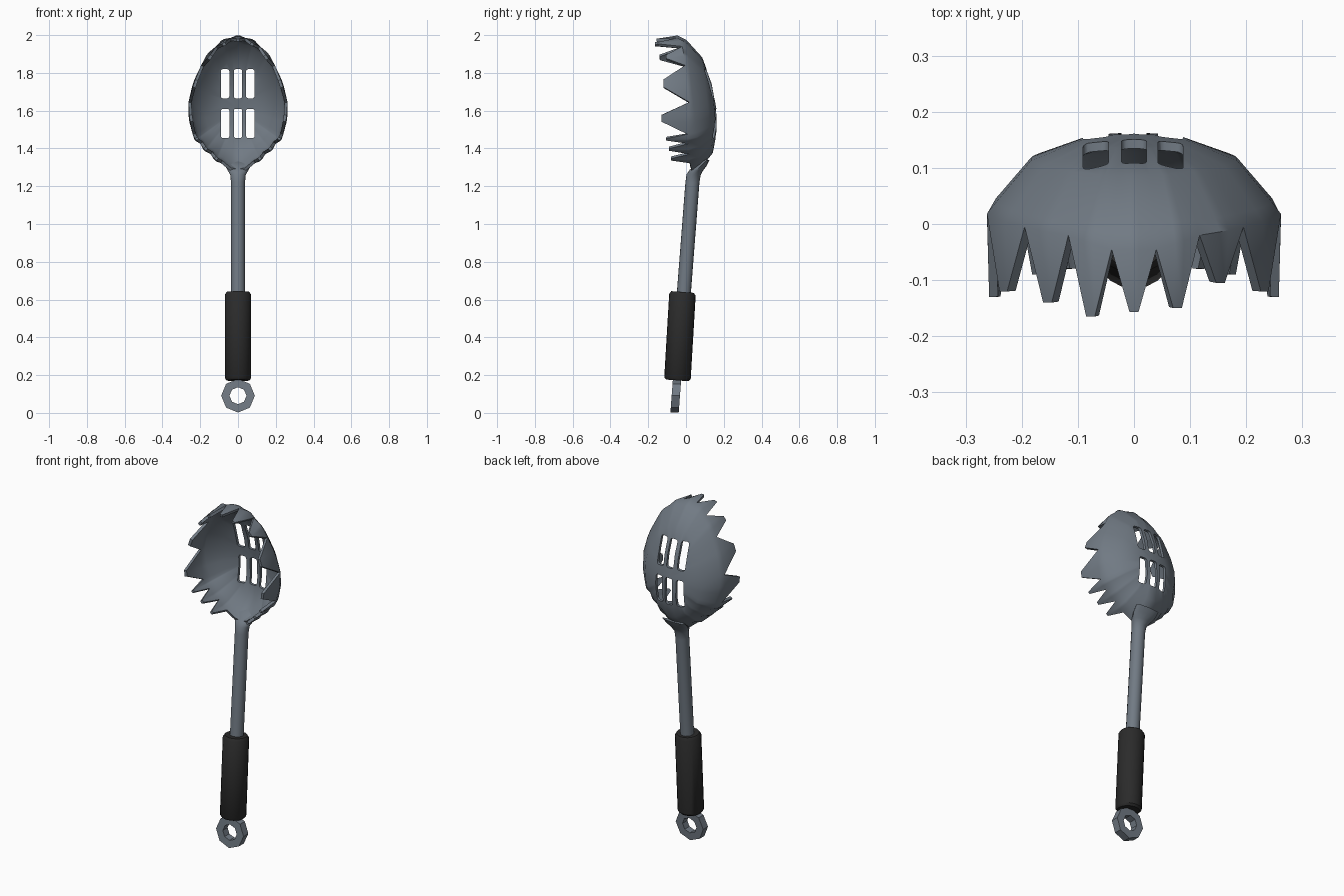
import bpy, bmesh, math
from mathutils import Vector

if "Cube" in bpy.data.objects:
    bpy.data.objects.remove(bpy.data.objects["Cube"])


def material(name, col):
    m = bpy.data.materials.new(name)
    m.diffuse_color = (*col, 1)
    m.use_nodes = True
    m.node_tree.nodes["Principled BSDF"].inputs["Base Color"].default_value = m.diffuse_color
    return m


steel = material("blue grey steel", (0.165, 0.195, 0.23))
black = material("black rubber", (0.024, 0.024, 0.024))
SLOPE = 0.075


def make(name, verts, faces, mat, fix=True):
    me = bpy.data.meshes.new(name)
    me.from_pydata([tuple(v) for v in verts], [], faces)
    bm = bmesh.new()
    bm.from_mesh(me)
    if fix:
        bmesh.ops.recalc_face_normals(bm, faces=bm.faces[:])
    bm.to_mesh(me)
    bm.free()
    me.materials.append(mat)
    ob = bpy.data.objects.new(name, me)
    bpy.context.collection.objects.link(ob)
    return ob


def activate(ob):
    bpy.ops.object.select_all(action='DESELECT')
    ob.select_set(True)
    bpy.context.view_layer.objects.active = ob


def smooth(ob, deg):
    activate(ob)
    bpy.ops.object.shade_smooth_by_angle(angle=math.radians(deg))


def loft(name, rings, mat, n=16):
    """Closed tube through (z, y, x radius, y radius) rings, tilted with the handle."""
    vs, fs = [], []
    for z, yc, rx, ry in rings:
        for i in range(n):
            a = 2 * math.pi * i / n
            dy = ry * math.sin(a)
            vs.append((rx * math.cos(a), yc + dy, z - SLOPE * dy))
    for r in range(len(rings) - 1):
        for i in range(n):
            j = (i + 1) % n
            fs.append((r*n + i, r*n + j, (r+1)*n + j, (r+1)*n + i))
    fs.append(tuple(range(n)))
    fs.append(tuple(range((len(rings)-1)*n, len(rings)*n)))
    ob = make(name, vs, fs, mat)
    smooth(ob, 40)
    return ob


# Bowl: rim valleys of the right half (x, y, z), from top to bottom
half = [(.04, -.045, 1.985), (.117, -.02, 1.94), (.195, -.005, 1.84),
        (.262, .018, 1.645), (.24, .008, 1.475), (.2, .012, 1.425),
        (.145, .018, 1.37), (.09, .02, 1.322)]
right_tips = [-.15, -.105, -.12, -.13, -.105, -.09, -.08]
left_tips = [-.165, -.14, -.12, -.13, -.105, -.09, -.08]
right = [Vector(p) for p in half]
left = [Vector((-p[0], p[1], p[2])) for p in half]
end = [Vector((.045, .03, 1.285)), Vector((0, .035, 1.275)), Vector((-.045, .03, 1.285))]
valleys = right + end + left[::-1]
tip_y = right_tips + [None] * 4 + left_tips[::-1] + [-.157]
C = Vector((0, 0, 1.61))


def scaled(p, f, y):
    q = C + (p - C) * f
    q.y = y
    return q


# rim columns: each valley, then two columns under each tooth tip
rim, teeth = [], []
for i, v in enumerate(valleys):
    w = valleys[(i + 1) % len(valleys)]
    a = len(rim)
    rim.append(v)
    if tip_y[i] is not None:
        for t in (.4, .6):
            p = v.lerp(w, t)
            rim.append(scaled(p, 1.035, p.y))
        teeth.append((a, tip_y[i]))
n = len(rim)
verts, faces = [Vector((0, .161, 1.61))], []
for f, y in ((.36, .150), (.70, .116), (.94, .042)):
    for p in rim:
        q = scaled(p, f, 0)
        q.y = y - .11 * (q.z - 1.61)
        verts.append(q)
verts += rim
for i in range(n):
    j = (i + 1) % n
    faces.append((0, 1 + i, 1 + j))
    for r in range(3):
        a, b = 1 + r * n, 1 + (r + 1) * n
        faces.append((a + i, b + i, b + j, a + j))
# teeth
base = 1 + 3 * n
for a, y in teeth:
    p, q = rim[a + 1], rim[(a + 2) % n]
    k = len(verts)
    shrink = .955 if p.z > 1.85 else .985
    verts += [scaled(p, shrink, y), scaled(q, shrink, y)]
    b0, b1, b2, b3 = [base + (a + s) % n for s in range(4)]
    faces += [(b0, k, b1), (b1, k, k + 1, b2), (b2, k + 1, b3)]
# clockwise order seen from the front faces the back (+y)
bowl = make("bowl", verts, faces, steel, fix=False)
if bowl.data.polygons[0].normal.y < 0:
    bowl.data.flip_normals()
sol = bowl.modifiers.new("thickness", 'SOLIDIFY')
sol.thickness = .016
sol.offset = -1

# Slots cut through the bowl
cv, cf = [], []
for x in (-.068, 0, .065):
    for z0, z1 in ((1.455, 1.61), (1.665, 1.82)):
        r, loop = .012, []
        for sx, sz, a0 in ((1, 1, 0), (-1, 1, 90), (-1, -1, 180), (1, -1, 270)):
            for s in range(4):
                a = math.radians(a0 + s * 30)
                cx = x + sx * (.0225 - r)
                cz = (z0 + z1) / 2 + sz * ((z1 - z0) / 2 - r)
                loop.append((cx + r * math.cos(a), cz + r * math.sin(a)))
        k, m = len(cv), len(loop)
        cv += [(px, .0, pz) for px, pz in loop] + [(px, .3, pz) for px, pz in loop]
        cf += [tuple(range(k, k + m)), tuple(range(k + m, k + 2 * m))]
        cf += [(k + i, k + (i + 1) % m, k + m + (i + 1) % m, k + m + i) for i in range(m)]
cutter = make("slot_cutter", cv, cf, steel)
cutter.hide_render = True
bo = bowl.modifiers.new("slots", 'BOOLEAN')
bo.operation = 'DIFFERENCE'
bo.solver = 'EXACT'
bo.object = cutter
activate(bowl)
bpy.ops.object.modifier_apply(modifier="thickness")
bpy.ops.object.modifier_apply(modifier="slots")
bpy.data.objects.remove(cutter, do_unlink=True)
smooth(bowl, 45)

# Shaft flaring into the bowl
loft("shaft", [(.6, -.014, .037, .037), (1.22, .034, .037, .037),
               (1.26, .040, .041, .037), (1.285, .055, .055, .035),
               (1.31, .082, .07, .027), (1.34, .112, .075, .012)], steel)

# Rubber grip
loft("grip", [(.172, -.046, .06, .06), (.184, -.045, .07, .07),
              (.625, -.019, .07, .07), (.64, -.018, .06, .06)], black, 20)

# Octagonal hanging ring
rv, rf = [], []
for i in range(8):
    a = math.pi / 4 * i
    for r, d in ((.089, -.022), (.089, .022), (.045, .022), (.045, -.022)):
        z = .091 + r * math.sin(a)
        rv.append((r * math.cos(a), -.054 + SLOPE * (z - .09) + d, z))
for i in range(8):
    j = (i + 1) % 8
    for s in range(4):
        t = (s + 1) % 4
        rf.append((i*4 + s, j*4 + s, j*4 + t, i*4 + t))
make("hanging_ring", rv, rf, steel)
